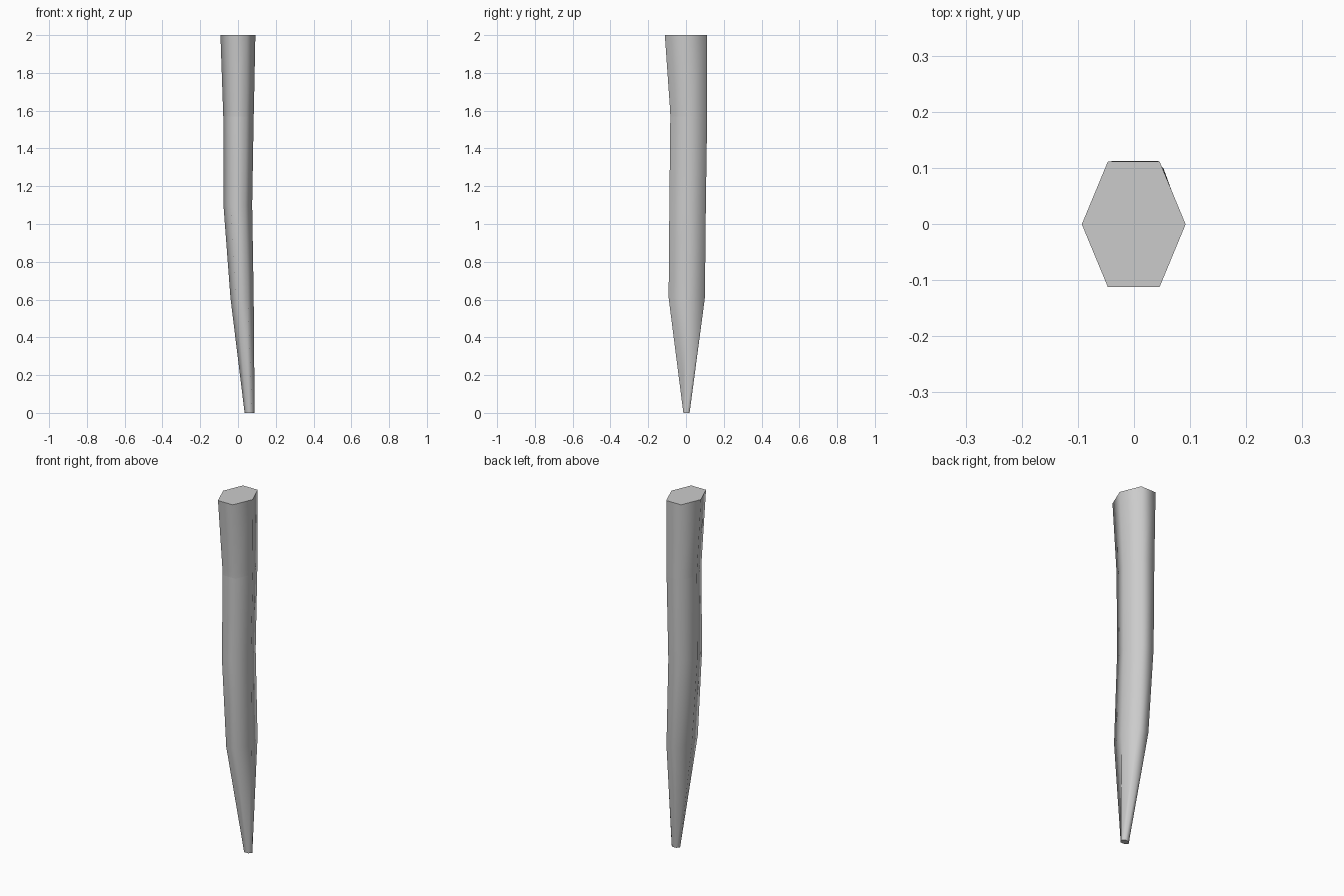
import bpy, bmesh, math

if "Cube" in bpy.data.objects:
    bpy.data.objects.remove(bpy.data.objects["Cube"])

# Cross-sections from tip to butt: z, x min, x max, y min, y max
SECTIONS = [
    (0.00, 0.035, 0.088, -0.014, 0.019),
    (0.61, -0.040, 0.083, -0.092, 0.100),
    (1.10, -0.077, 0.075, -0.088, 0.105),
    (1.57, -0.078, 0.083, -0.083, 0.112),
    (1.60, -0.079, 0.084, -0.084, 0.112),
    (2.00, -0.093, 0.092, -0.112, 0.111),
]


def hex_ring(bm, z, x0, x1, y0, y1):
    """Six-sided ring with points on the left and right."""
    cx, cy, rx, ry = (x0 + x1) / 2, (y0 + y1) / 2, (x1 - x0) / 2, (y1 - y0) / 2
    ry /= math.sin(math.pi / 3)
    return [bm.verts.new((cx + rx * math.cos(i * math.pi / 3),
                          cy + ry * math.sin(i * math.pi / 3), z)) for i in range(6)]


# Bent, tapering hexagonal stake
bm = bmesh.new()
rings = [hex_ring(bm, *s) for s in SECTIONS]
for a, b in zip(rings, rings[1:]):
    for i in range(6):
        j = (i + 1) % 6
        bm.faces.new((a[i], a[j], b[j], b[i]))
caps = [bm.faces.new(rings[0][::-1]), bm.faces.new(rings[-1])]

# Smooth sides, flat ends and a crisp seam below the butt
for f in bm.faces:
    f.smooth = f not in caps
for ring in (rings[0], rings[3], rings[-1]):
    for i in range(6):
        bm.edges.get((ring[i], ring[(i + 1) % 6])).smooth = False

mesh = bpy.data.meshes.new("stake")
bm.to_mesh(mesh)
bm.free()
stake = bpy.data.objects.new("stake", mesh)
bpy.context.collection.objects.link(stake)
